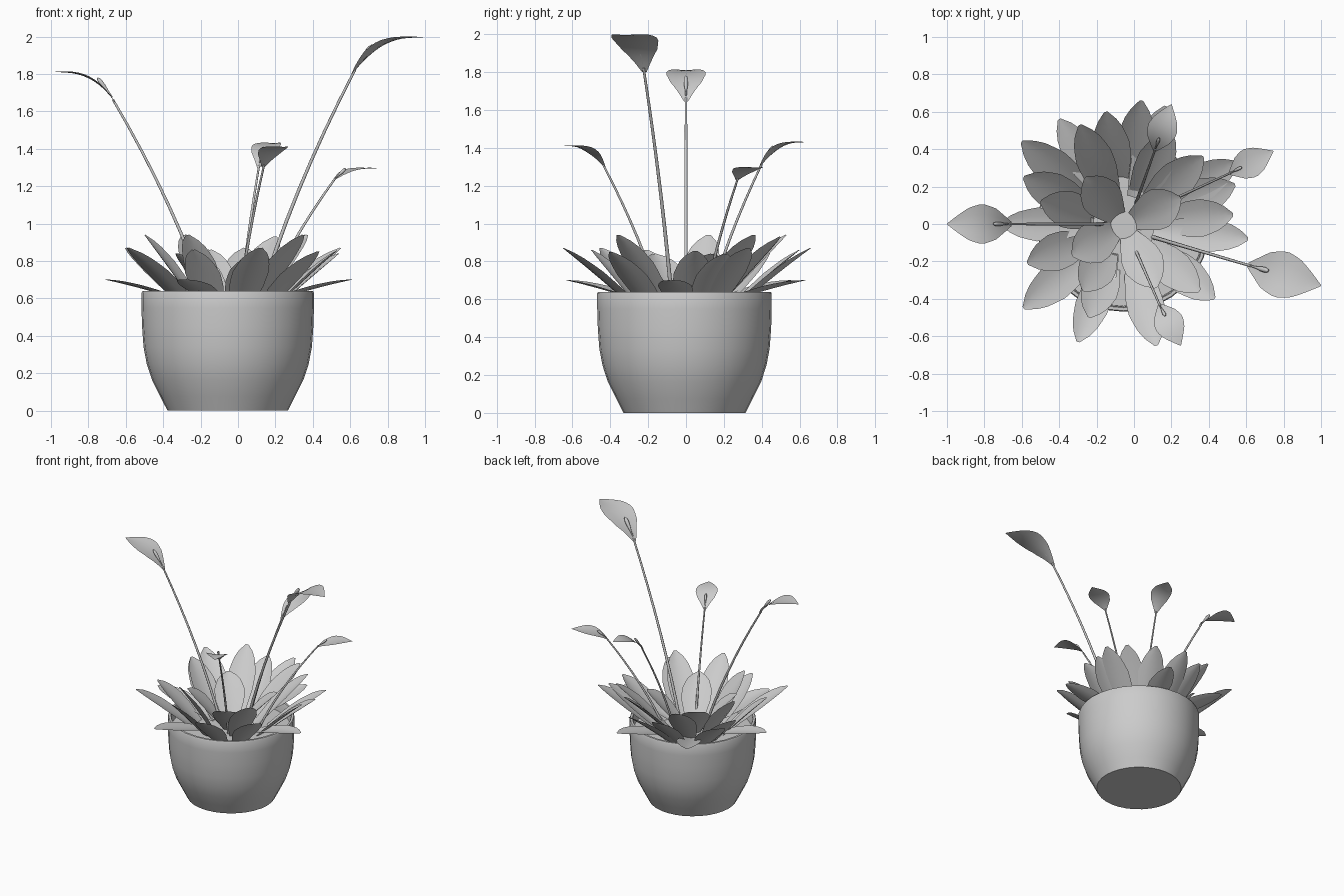
import bpy, bmesh, math
from mathutils import Vector

if "Cube" in bpy.data.objects:
    bpy.data.objects.remove(bpy.data.objects["Cube"])

CX, CY = -0.055, -0.008          # pot axis


def finish(name, bm, angle=50):
    me = bpy.data.meshes.new(name)
    bm.to_mesh(me)
    bm.free()
    ob = bpy.data.objects.new(name, me)
    bpy.context.collection.objects.link(ob)
    bpy.ops.object.select_all(action='DESELECT')
    ob.select_set(True)
    bpy.context.view_layer.objects.active = ob
    bpy.ops.object.shade_smooth_by_angle(angle=math.radians(angle))
    return ob


def lathe(name, profile, n=32):
    bm = bmesh.new()
    rings = [[bm.verts.new((CX + r * math.cos(2 * math.pi * i / n),
                            CY + r * math.sin(2 * math.pi * i / n), z)) for i in range(n)]
             for r, z in profile]
    for a, b in zip(rings, rings[1:]):
        for i in range(n):
            j = (i + 1) % n
            bm.faces.new((a[i], a[j], b[j], b[i]))
    bm.faces.new(rings[0][::-1])
    bm.faces.new(rings[-1])
    return finish(name, bm, 35)


def interp(table, t):
    for (t0, v0), (t1, v1) in zip(table, table[1:]):
        if t <= t1:
            return v0 + (v1 - v0) * (t - t0) / (t1 - t0)
    return table[-1][1]


def blade(bm, path, width, shape, cup):
    """Curved sheet along a path, with edges cupped upward."""
    n, rows = len(path) - 1, []
    flat = path[-1] - path[0]
    side = Vector((-flat.y, flat.x, 0)).normalized()
    for i, p in enumerate(path):
        tan = (path[min(i + 1, n)] - path[max(i - 1, 0)]).normalized()
        normal = tan.cross(side)
        w = width * 0.5 * interp(shape, i / n)
        rows.append([bm.verts.new(p + side * w * s + normal * w * cup * s * s)
                     for s in (-1, -0.5, 0, 0.5, 1)])
    for a, b in zip(rows, rows[1:]):
        for k in range(4):
            bm.faces.new((a[k], b[k], b[k + 1], a[k + 1]))


def bezier(a, b, c, n):
    return [a * (1 - t) ** 2 + b * 2 * t * (1 - t) + c * t * t
            for t in [i / n for i in range(n + 1)]]


def tube(bm, pts, radii, n=8):
    rings = []
    for i, p in enumerate(pts):
        tan = (pts[min(i + 1, len(pts) - 1)] - pts[max(i - 1, 0)]).normalized()
        u = tan.cross(Vector((0.3, 0.9, 0.1))).normalized()
        v = tan.cross(u)
        rings.append([bm.verts.new(p + radii[i] * (u * math.cos(k * 2 * math.pi / n)
                                                   + v * math.sin(k * 2 * math.pi / n)))
                      for k in range(n)])
    for a, b in zip(rings, rings[1:]):
        for k in range(n):
            bm.faces.new((a[k], a[(k + 1) % n], b[(k + 1) % n], b[k]))
    bm.faces.new(rings[0][::-1])
    bm.faces.new(rings[-1])


# Pot with thin rim, and soil
lathe("pot", [(0.322, 0), (0.36, 0.075), (0.405, 0.165), (0.433, 0.25), (0.45, 0.34),
              (0.458, 0.45), (0.461, 0.55), (0.461, 0.63), (0.456, 0.64), (0.44, 0.64),
              (0.435, 0.63), (0.432, 0.5)])
lathe("soil", [(0.432, 0.53), (0.432, 0.55)])

# Leaves per tier: width, start radius, start height, arch, tip positions
LEAF = [(0, .4), (.2, .7), (.42, .97), (.6, 1), (.78, .8), (.9, .5), (1, .1)]
tiers = {
    "low_leaf": (0.18, 0.16, 0.56, 0.66, [
        (-.71, 0, .70), (.61, -.08, .70), (-.30, -.63, .70), (.17, .63, .70),
        (-.40, .56, .70)]),
    "middle_leaf": (0.20, 0.18, 0.47, 0.6, [
        (-.60, .44, .87), (-.59, -.45, .87), (.12, -.65, .87), (.04, .66, .87),
        (.55, .33, .87), (.53, .05, .855), (.43, -.40, .85), (.54, .21, .84),
        (-.59, .25, .86), (-.57, -.21, .86), (-.15, .60, .86), (-.24, -.50, .86)]),
    "upper_leaf": (0.20, 0.13, 0.5, 0.6, [
        (-.50, .12, .94), (-.29, .53, .94), (.37, .36, .94), (.20, .50, .93),
        (-.27, -.36, .94), (.35, -.36, .94)]),
    "inner_leaf": (0.22, 0.05, 0.53, 0.66, [
        (-.26, .25, .84), (.25, .14, .84), (-.33, -.17, .84), (.12, -.34, .84)]),
}
for name, (width, r0, z0, rise, tips) in tiers.items():
    for i, tip in enumerate(tips):
        c = Vector(tip)
        axis = Vector((CX, CY, 0))
        d = Vector((c.x - CX, c.y - CY, 0))
        a = axis + d.normalized() * r0 + Vector((0, 0, z0))
        b = a.lerp(c, 0.55)
        b.z = z0 + (c.z - z0) * rise
        bm = bmesh.new()
        blade(bm, bezier(a, b, c, 10), width, LEAF, 0.2)
        finish(f"{name}_{i + 1}", bm)

# Flowers: stem base, bloom base, bloom tip, bloom width
SPATHE = [(0, .1), (.1, .38), (.25, .78), (.4, .98), (.52, 1), (.68, .8), (.83, .45), (.93, .2), (1, .02)]
flowers = [
    ((-.15, 0, .54), (-.655, 0, 1.645), (-1.0, 0, 1.81), .21),
    ((.10, -.07, .54), (.61, -.22, 1.80), (1.0, -.33, 1.995), .25),
    ((.12, .09, .54), (.51, .27, 1.23), (.745, .39, 1.295), .16),
    ((.01, .11, .54), (.11, .39, 1.30), (.20, .64, 1.43), .16),
    ((.0, -.12, .54), (.135, -.43, 1.30), (.25, -.65, 1.41), .16),
]
for i, (s, b, t, width) in enumerate(flowers):
    s, b, t = Vector(s), Vector(b), Vector(t)
    mid = s.lerp(b, 0.5)
    mid.x, mid.y = s.x + (b.x - s.x) * 0.36, s.y + (b.y - s.y) * 0.36
    k = width / 0.21
    pts = bezier(s, mid, b + (t - b) * 0.04 + Vector((0, 0, 0.012 * k)), 8)
    bm = bmesh.new()
    tube(bm, pts, [(0.0105 - 0.004 * j / 8) * k ** 0.5 for j in range(9)])
    finish(f"flower_stem_{i + 1}", bm)

    path = []
    for j in range(13):
        u = j / 12
        p = b.lerp(t, u)
        p.z = b.z + (t.z - b.z) * (1 - (1 - u) ** 3)
        path.append(p)
    bm = bmesh.new()
    blade(bm, path, width, SPATHE, 0.1)
    finish(f"flower_bloom_{i + 1}", bm)

    # Small spike resting above the bloom
    d, h = (t - b) * Vector((1, 1, 0)), t.z - b.z
    foot = b + d * 0.05 + Vector((0, 0, h * 0.16 + 0.004))
    head = b + d * 0.28 + Vector((0, 0, h * 0.7 + 0.02))
    bm = bmesh.new()
    tube(bm, [foot.lerp(head, f) for f in (0, .3, .55, .8, .94, 1)],
         [r * k for r in (.004, .006, .011, .012, .008, .002)])
    finish(f"flower_spike_{i + 1}", bm)
